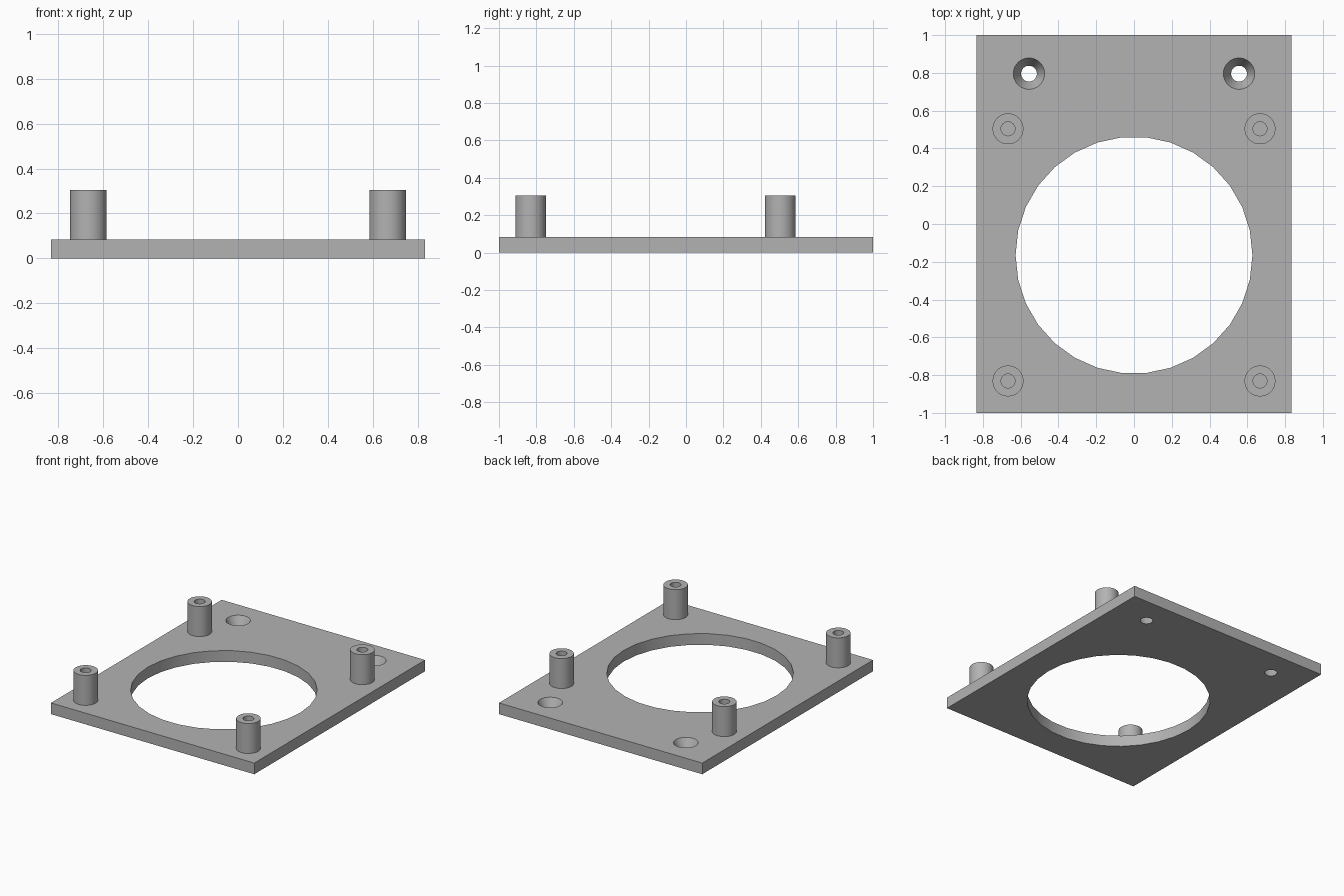
import bpy
import bmesh
import math

cube = bpy.data.objects.get("Cube")
if cube:
    bpy.data.objects.remove(cube, do_unlink=True)

PLATE_TOP = 0.083
POST_TOP = 0.305

grey = bpy.data.materials.new("plain_grey")
grey.use_nodes = True
colour = (0.45, 0.45, 0.45, 1)
grey.diffuse_color = colour
grey.node_tree.nodes["Principled BSDF"].inputs["Base Color"].default_value = colour


def add_object(name, bm):
    bmesh.ops.recalc_face_normals(bm, faces=bm.faces)
    mesh = bpy.data.meshes.new(name)
    bm.to_mesh(mesh)
    bm.free()
    mesh.materials.append(grey)
    obj = bpy.data.objects.new(name, mesh)
    bpy.context.collection.objects.link(obj)
    return obj


def select_only(obj):
    bpy.ops.object.select_all(action="DESELECT")
    obj.select_set(True)
    bpy.context.view_layer.objects.active = obj


def lathe(name, profile, sides, x, y, closed=False):
    """Revolve (radius, z) points; an open profile is capped at both ends."""
    bm = bmesh.new()
    rings = []
    for radius, z in profile:
        angles = [2 * math.pi * i / sides for i in range(sides)]
        rings.append([bm.verts.new((radius * math.cos(a), radius * math.sin(a), z))
                      for a in angles])
    pairs = list(zip(rings, rings[1:]))
    if closed:
        pairs.append((rings[-1], rings[0]))
    else:
        bm.faces.new(rings[0])
        bm.faces.new(rings[-1])
    for low, high in pairs:
        for i in range(sides):
            j = (i + 1) % sides
            bm.faces.new((low[i], low[j], high[j], high[i]))
    obj = add_object(name, bm)
    obj.location = (x, y, 0)
    return obj


def cut(target, cutter):
    cutter.hide_render = True
    mod = target.modifiers.new("cut", "BOOLEAN")
    mod.operation = "DIFFERENCE"
    mod.solver = "EXACT"
    mod.object = cutter
    select_only(target)
    bpy.ops.object.modifier_apply(modifier=mod.name)
    bpy.data.objects.remove(cutter, do_unlink=True)


# Base plate
bm = bmesh.new()
bmesh.ops.create_cube(bm, size=1)
bmesh.ops.scale(bm, vec=(1.667, 2, PLATE_TOP), verts=bm.verts)
bmesh.ops.translate(bm, vec=(0, 0, PLATE_TOP / 2), verts=bm.verts)
plate = add_object("base_plate", bm)

# Large round opening
cut(plate, lathe("opening_cutter", [(0.627, -0.1), (0.627, 0.2)], 30, 0, -0.165))

# Countersunk screw holes, extended past both plate faces along the same slope
for x in (-0.556, 0.556):
    cut(plate, lathe("screw_hole_cutter", [(0.032, -0.02), (0.093, PLATE_TOP + 0.02)],
                     30, x, 0.796))

# Hollow standoff posts
for side, x in (("right", -0.667), ("left", 0.667)):
    for end, y in (("front", -0.831), ("back", 0.504)):
        profile = [(0.082, PLATE_TOP), (0.082, POST_TOP),
                   (0.037, POST_TOP), (0.037, PLATE_TOP)]
        post = lathe(f"{end}_{side}_post", profile, 30, x, y, closed=True)
        select_only(post)
        bpy.ops.object.shade_smooth_by_angle(angle=math.radians(30))

select_only(plate)
bpy.ops.object.shade_smooth_by_angle(angle=math.radians(30))
